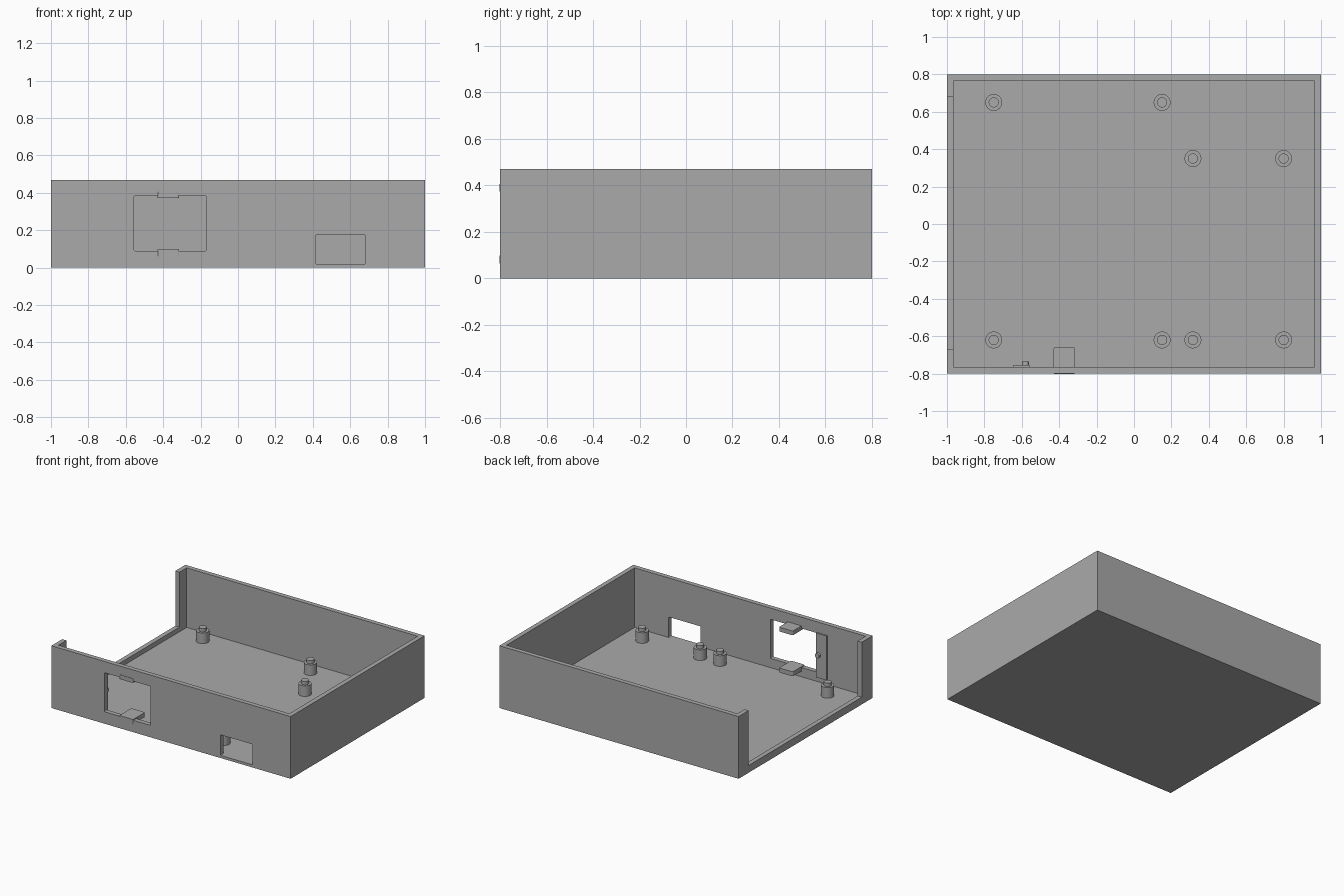
import bpy
import bmesh
import math
from mathutils import Matrix, Vector

cube = bpy.data.objects.get("Cube")
if cube:
    bpy.data.objects.remove(cube, do_unlink=True)

GREY = (0.4, 0.4, 0.4, 1.0)
grey = bpy.data.materials.new("plain grey plastic")
grey.use_nodes = True
grey.diffuse_color = GREY
grey.node_tree.nodes["Principled BSDF"].inputs["Base Color"].default_value = GREY


def finish(name, bm):
    mesh = bpy.data.meshes.new(name)
    bm.to_mesh(mesh)
    bm.free()
    mesh.materials.append(grey)
    obj = bpy.data.objects.new(name, mesh)
    bpy.context.collection.objects.link(obj)
    return obj


def box(name, low, high, round_axis=None, radius=0.005):
    """Box between two corners, with edges along one axis optionally rounded."""
    low, high = Vector(low), Vector(high)
    bm = bmesh.new()
    bmesh.ops.create_cube(bm, size=1)
    bmesh.ops.scale(bm, vec=high - low, verts=bm.verts)
    bmesh.ops.translate(bm, vec=(low + high) / 2, verts=bm.verts)
    if round_axis is not None:
        edges = [e for e in bm.edges
                 if abs((e.verts[0].co - e.verts[1].co)[round_axis]) > 1e-4]
        bmesh.ops.bevel(bm, geom=edges, offset=radius, segments=3,
                        profile=0.5, affect='EDGES')
    return finish(name, bm)


def add_cylinder(bm, radius, base, top, sides=32):
    base, top = Vector(base), Vector(top)
    axis = top - base
    turn = axis.to_track_quat('Z', 'Y').to_matrix().to_4x4()
    bmesh.ops.create_cone(bm, cap_ends=True, segments=sides,
                          radius1=radius, radius2=radius, depth=axis.length,
                          matrix=Matrix.Translation((base + top) / 2) @ turn)


def smooth(obj):
    bpy.ops.object.select_all(action='DESELECT')
    obj.select_set(True)
    bpy.context.view_layer.objects.active = obj
    bpy.ops.object.shade_smooth_by_angle(angle=math.radians(35))


X, Y, H = 1.0, 0.8, 0.47
WALL, FLOOR, SILL = 0.035, 0.02, 0.055

# Tray body with hollow, open side and two front windows
tray = box("tray", (-X, -Y, 0), (X, Y, H))
cutters = [
    box("hollow_cutter", (-X + WALL, -Y + WALL, FLOOR), (X - WALL, Y - WALL, 1)),
    box("side_opening_cutter", (-X - 0.1, -0.67, SILL), (-X + 0.1, 0.68, 1)),
    box("large_window_cutter", (-0.555, -Y - 0.1, 0.09), (-0.17, -Y + 0.1, 0.385), 1),
    box("small_window_cutter", (0.415, -Y - 0.1, FLOOR), (0.68, -Y + 0.1, 0.175), 1),
]
bpy.context.view_layer.objects.active = tray
for cutter in cutters:
    cutter.hide_render = True
    mod = tray.modifiers.new(cutter.name, 'BOOLEAN')
    mod.operation = 'DIFFERENCE'
    mod.solver = 'EXACT'
    mod.object = cutter
    bpy.ops.object.modifier_apply(modifier=mod.name)
for cutter in cutters:
    bpy.data.objects.remove(cutter, do_unlink=True)

# Stepped mounting posts
posts = [(x, y) for x in (-0.75, 0.15) for y in (-0.62, 0.65)]
posts += [(x, y) for x in (0.315, 0.8) for y in (-0.62, 0.35)]
for i, (x, y) in enumerate(posts):
    bm = bmesh.new()
    add_cylinder(bm, 0.045, (x, y, FLOOR - 0.005), (x, y, 0.1))
    add_cylinder(bm, 0.027, (x, y, 0.095), (x, y, 0.125))
    smooth(finish(f"mounting_post_{i + 1}", bm))

# Retaining tabs above and below the large window
for name, low, high in (("upper_tab", 0.373, 0.405), ("lower_tab", 0.063, 0.097)):
    box(name, (-0.43, -Y - 0.003, low), (-0.315, -0.66, high), 2, 0.008)

# Thin plate and round peg beside the large window
box("side_plate", (-0.645, -Y + WALL - 0.005, 0.055), (-0.558, -0.754, 0.39))
bm = bmesh.new()
add_cylinder(bm, 0.018, (-0.58, -0.77, 0.23), (-0.58, -0.735, 0.23), 24)
smooth(finish("peg", bm))
